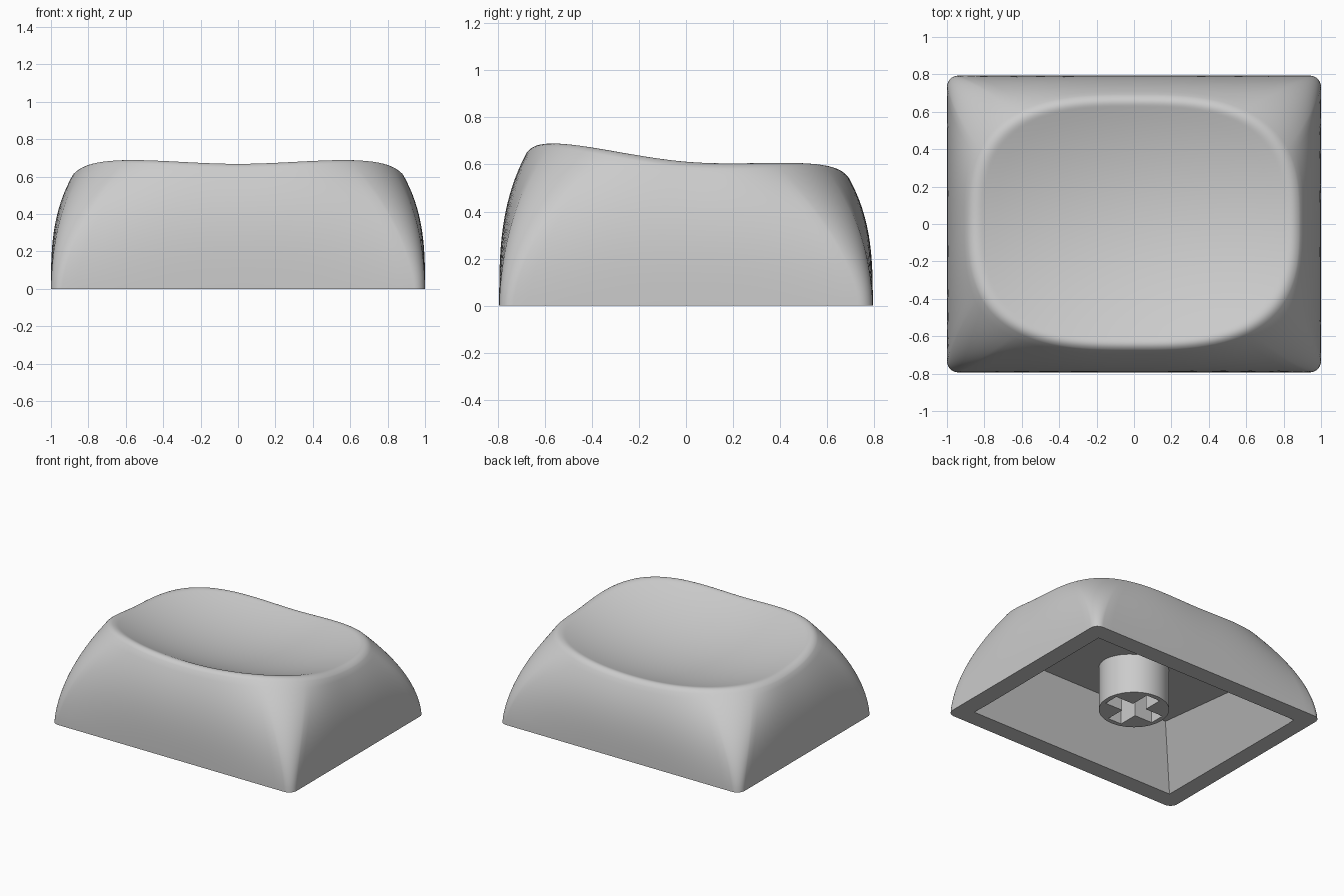
import bpy
import bmesh
from math import cos, sin, pi
from mathutils import Vector

old = bpy.data.objects.get("Cube")
if old:
    bpy.data.objects.remove(old, do_unlink=True)

HALF_X, HALF_Y, CORNER = 1.0, 0.793, 0.06     # base footprint
RIM_X, RIM_Y, RIM_SHIFT, POWER = 0.89, 0.685, 0.008, 2.9   # dish outline
SIDE, ARC = 12, 12                            # steps per half side and per corner

grey = bpy.data.materials.new("light_grey_plastic")
grey.use_nodes = True
grey.diffuse_color = (0.6, 0.6, 0.6, 1)
grey.node_tree.nodes["Principled BSDF"].inputs["Base Color"].default_value = (0.6, 0.6, 0.6, 1)


def make_object(name, bm):
    bmesh.ops.recalc_face_normals(bm, faces=bm.faces)
    mesh = bpy.data.meshes.new(name)
    bm.to_mesh(mesh)
    bm.free()
    mesh.materials.append(grey)
    obj = bpy.data.objects.new(name, mesh)
    bpy.context.collection.objects.link(obj)
    return obj


def bridge(bm, low, high):
    n = len(low)
    for i in range(n):
        j = (i + 1) % n
        bm.faces.new((low[i], low[j], high[j], high[i]))


def prism(name, low, high):
    """Closed solid between two matching outlines."""
    bm = bmesh.new()
    a = [bm.verts.new(p) for p in low]
    b = [bm.verts.new(p) for p in high]
    bridge(bm, a, b)
    bm.faces.new(a[::-1])
    bm.faces.new(b)
    return make_object(name, bm)


def carve(obj, cutter):
    cutter.hide_render = True
    mod = obj.modifiers.new("carve", 'BOOLEAN')
    mod.operation = 'DIFFERENCE'
    mod.solver = 'EXACT'
    mod.object = cutter
    bpy.ops.object.select_all(action='DESELECT')
    bpy.context.view_layer.objects.active = obj
    obj.select_set(True)
    bpy.ops.object.modifier_apply(modifier=mod.name)
    bpy.data.objects.remove(cutter, do_unlink=True)
    bpy.ops.object.shade_smooth_by_angle(angle=pi / 4.5)


def all_quadrants(quarter):
    """Mirror a quarter outline, running from +x to +y, into a full loop."""
    back = quarter[::-1]
    return ([Vector((x, y)) for x, y in quarter[:-1]]
            + [Vector((-x, y)) for x, y in back[:-1]]
            + [Vector((-x, -y)) for x, y in quarter[:-1]]
            + [Vector((x, -y)) for x, y in back[:-1]])


def rim_point(x, y):
    """Push a direction out to the rounded dish outline, as a fraction of its half size."""
    x, y = x / RIM_X, y / RIM_Y
    r = (x ** POWER + y ** POWER) ** (-1 / POWER)
    return x * r, y * r


def base_point(x, y):
    return x / HALF_X, y / HALF_Y


def dish_height(x, y):
    return 0.491 - 0.085 * y + 0.178 * x * x + 0.315 * y * y


# Matching unit quarter outlines: small-radius base, broad-radius rim
flat_x, flat_y = HALF_X - CORNER, HALF_Y - CORNER
near, far = Vector((0.84, 0.38)), Vector((0.6, 0.6))
base, rim = [], []
for i in range(SIDE):
    s = i / SIDE
    base.append(base_point(HALF_X, flat_y * s))
    rim.append(rim_point(near.x, near.y * s))
for i in range(ARC + 1):
    a = i / ARC * pi / 2
    base.append(base_point(flat_x + CORNER * cos(a), flat_y + CORNER * sin(a)))
    rim.append(rim_point(*near.lerp(far, i / ARC)))
for i in range(1, SIDE + 1):
    s = 1 - i / SIDE
    base.append(base_point(flat_x * s, HALF_Y))
    rim.append(rim_point(far.x * s, far.y))
base, rim = all_quadrants(base), all_quadrants(rim)


def dish_point(p, s):
    return p.x * RIM_X * s, p.y * RIM_Y * s + RIM_SHIFT


# Cap body: walls curve inward while the corners fan open, then rounded rim and scooped top
DROP, EDGE, WALL = 0.045, 0.9, 18
bm = bmesh.new()
rings = []
for k in range(WALL + 1):
    u = k / WALL
    f = u ** 3
    hx, hy = HALF_X + (RIM_X - HALF_X) * f, HALF_Y + (RIM_Y - HALF_Y) * f
    ring = []
    for b, r in zip(base, rim):
        p = b.lerp(r, u ** 1.5)
        top = dish_height(*dish_point(r, 1)) - DROP
        ring.append(bm.verts.new((p.x * hx, p.y * hy + RIM_SHIFT * f, u * top)))
    rings.append(ring)
rounding = [1 - (1 - EDGE) * i / 10 for i in range(1, 11)]
scoop = [EDGE * (1 - i / 12) for i in range(1, 12)]
for s in rounding + scoop:
    drop = DROP * max(0, (s - EDGE) / (1 - EDGE)) ** 2.6
    ring = []
    for r in rim:
        x, y = dish_point(r, s)
        ring.append(bm.verts.new((x, y, dish_height(x, y) - drop)))
    rings.append(ring)
for low, high in zip(rings, rings[1:]):
    bridge(bm, low, high)
centre = bm.verts.new((0, RIM_SHIFT, dish_height(0, RIM_SHIFT)))
last = rings[-1]
for i in range(len(last)):
    bm.faces.new((last[i], last[(i + 1) % len(last)], centre))
bm.faces.new(rings[0][::-1])
cap = make_object("cap_shell", bm)


# Tapered hollow underneath, its ceiling sloped like the top
def hollow_ring(hx, hy, height):
    return [Vector((x, y, height(y))) for x, y in ((hx, hy), (-hx, hy), (-hx, -hy), (hx, -hy))]


mouth = hollow_ring(0.87, 0.66, lambda y: 0)
ceiling = hollow_ring(0.67, 0.465, lambda y: 0.366 - 0.1 * y)
# Carry the taper slightly below the base for a clean cut
below = [m + (m - c) * 0.1 for m, c in zip(mouth, ceiling)]
carve(cap, prism("hollow_cutter", below, ceiling))

# Round mounting stem with a cross-shaped socket
circle = [(0.24 * cos(2 * pi * i / 64), 0.24 * sin(2 * pi * i / 64)) for i in range(64)]
stem = prism("mounting_stem", [(x, y, 0.05) for x, y in circle],
             [(x, y, 0.41) for x, y in circle])
ARM, WIDTH = 0.205, 0.057
outline = []
for c, s in ((1, 0), (0, 1), (-1, 0), (0, -1)):
    for x, y in ((ARM, -WIDTH), (ARM, WIDTH), (WIDTH, WIDTH)):
        outline.append((c * x - s * y, s * x + c * y))
carve(stem, prism("socket_cutter", [(x, y, 0) for x, y in outline],
                  [(x, y, 0.35) for x, y in outline]))
